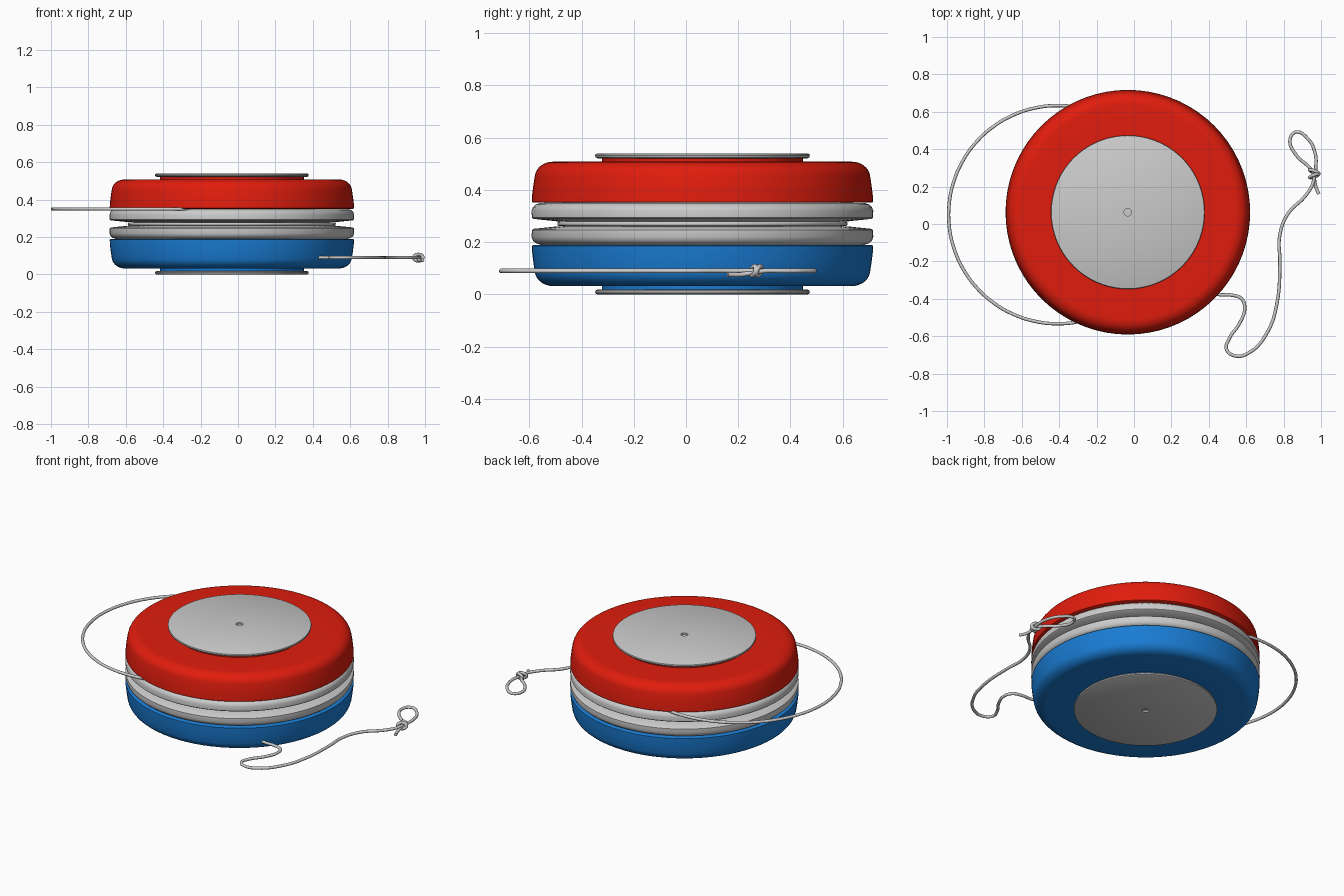
import bpy, bmesh, math
from mathutils import Vector

if "Cube" in bpy.data.objects:
    bpy.data.objects.remove(bpy.data.objects["Cube"])

CX, CY, MID = -0.033, 0.063, 0.27   # axis of the toy and its middle height
SEG = 72


def material(name, color):
    m = bpy.data.materials.new(name)
    m.diffuse_color = color
    m.use_nodes = True
    m.node_tree.nodes["Principled BSDF"].inputs["Base Color"].default_value = m.diffuse_color
    return m


def lathe(name, profile, side=1, mat=None):
    """Revolve (radius, height above middle) points; side=-1 mirrors downward."""
    bm = bmesh.new()
    rings = []
    for r, h in profile:
        z = MID + side * h
        if r == 0:
            rings.append([bm.verts.new((CX, CY, z))] * SEG)
        else:
            rings.append([bm.verts.new((CX + r * math.cos(2 * math.pi * i / SEG),
                                        CY + r * math.sin(2 * math.pi * i / SEG), z))
                          for i in range(SEG)])
    for a, b in zip(rings, rings[1:]):
        for i in range(SEG):
            j = (i + 1) % SEG
            vs = list(dict.fromkeys((a[i], a[j], b[j], b[i])))
            if len(vs) > 2:
                bm.faces.new(vs)
    bmesh.ops.recalc_face_normals(bm, faces=bm.faces)
    me = bpy.data.meshes.new(name)
    bm.to_mesh(me)
    bm.free()
    ob = bpy.data.objects.new(name, me)
    bpy.context.collection.objects.link(ob)
    if mat:
        me.materials.append(mat)
    bpy.ops.object.select_all(action='DESELECT')
    ob.select_set(True)
    bpy.context.view_layer.objects.active = ob
    bpy.ops.object.shade_smooth_by_angle(angle=math.radians(35))
    return ob


def string(name, points, cyclic=False, radius=0.009):
    """Round cord through the given points."""
    cu = bpy.data.curves.new(name, 'CURVE')
    cu.dimensions = '3D'
    cu.bevel_depth = radius
    cu.bevel_resolution = 3
    cu.resolution_u = 8
    cu.use_fill_caps = True
    sp = cu.splines.new('BEZIER')
    sp.bezier_points.add(len(points) - 1)
    sp.use_cyclic_u = cyclic
    for bp, p in zip(sp.bezier_points, points):
        bp.co = p
        bp.handle_left_type = bp.handle_right_type = 'AUTO'
    ob = bpy.data.objects.new(name, cu)
    bpy.context.collection.objects.link(ob)
    return ob


red = material("red", (0.75, 0.012, 0.004, 1))
blue = material("blue", (0.01, 0.2, 0.65, 1))

# Profiles of one half, from the middle outward
plate = [(0, 0.007), (0.5, 0.008), (0.56, 0.01), (0.647, 0.019), (0.653, 0.024), (0.654, 0.05),
         (0.649, 0.064), (0.638, 0.074), (0.62, 0.08), (0, 0.08)]
shell = [(0, 0.081), (0.648, 0.081), (0.653, 0.084), (0.652, 0.11), (0.647, 0.15)]
shell += [(0.572 + 0.070 * math.cos(t), 0.178 + 0.060 * math.sin(t))
          for t in [math.radians(a) for a in range(10, 91, 10)]]
shell += [(0.385, 0.238), (0.385, 0.252), (0, 0.252)]
cap = [(0, 0.251), (0.402, 0.251), (0.409, 0.255), (0.411, 0.261), (0.409, 0.267),
       (0.403, 0.27), (0.02, 0.27), (0.02, 0.26), (0, 0.26)]

# Two mirrored halves
for side, label, mat in ((1, "upper", red), (-1, "lower", blue)):
    lathe(label + "_groove_plate", plate, side)
    lathe(label + "_shell", shell, side, mat)
    lathe(label + "_cap_disc", cap, side)

# String wound in the groove
for n, r in enumerate((0.512, 0.53, 0.547)):
    string(f"wound_string_{n}", [(CX + r * math.cos(t), CY + r * math.sin(t), MID)
           for t in [2 * math.pi * k / 12 for k in range(12)]], True)

# Big loop of string on the left
string("side_loop", [(-0.408 + 0.583 * math.cos(t), 0.05 + 0.583 * math.sin(t), 0.35)
                     for t in [math.radians(a) for a in range(66, 295, 12)]])

# Loose end with its finger loop
Z = 0.09
tail = [(0.40, -0.365), (0.46, -0.378), (0.52, -0.38), (0.575, -0.40), (0.592, -0.45),
        (0.565, -0.53), (0.508, -0.615), (0.495, -0.67), (0.54, -0.705), (0.62, -0.685),
        (0.715, -0.575), (0.765, -0.42), (0.78, -0.2), (0.778, -0.07), (0.82, 0.05),
        (0.92, 0.155), (0.957, 0.22), (0.96, 0.27), (0.935, 0.305), (0.87, 0.365),
        (0.834, 0.45), (0.865, 0.491), (0.93, 0.455), (0.968, 0.38), (0.972, 0.3)]
string("loose_string", [(x, y, Z) for x, y in tail]
       + [(0.965, 0.25, 0.082), (0.972, 0.2, 0.075), (0.988, 0.16, 0.076)])

# Knot: two tilted turns around the string
for n, (y, tilt) in enumerate(((0.258, 0.35), (0.279, -0.35))):
    u, v = Vector((math.cos(tilt), math.sin(tilt), 0)), Vector((0, 0.3, 1)).normalized()
    c = Vector((0.964, y, Z))
    string(f"knot_turn_{n}", [c + u * 0.026 * math.cos(t) + v * 0.018 * math.sin(t)
           for t in [2 * math.pi * k / 8 for k in range(8)]], True)
